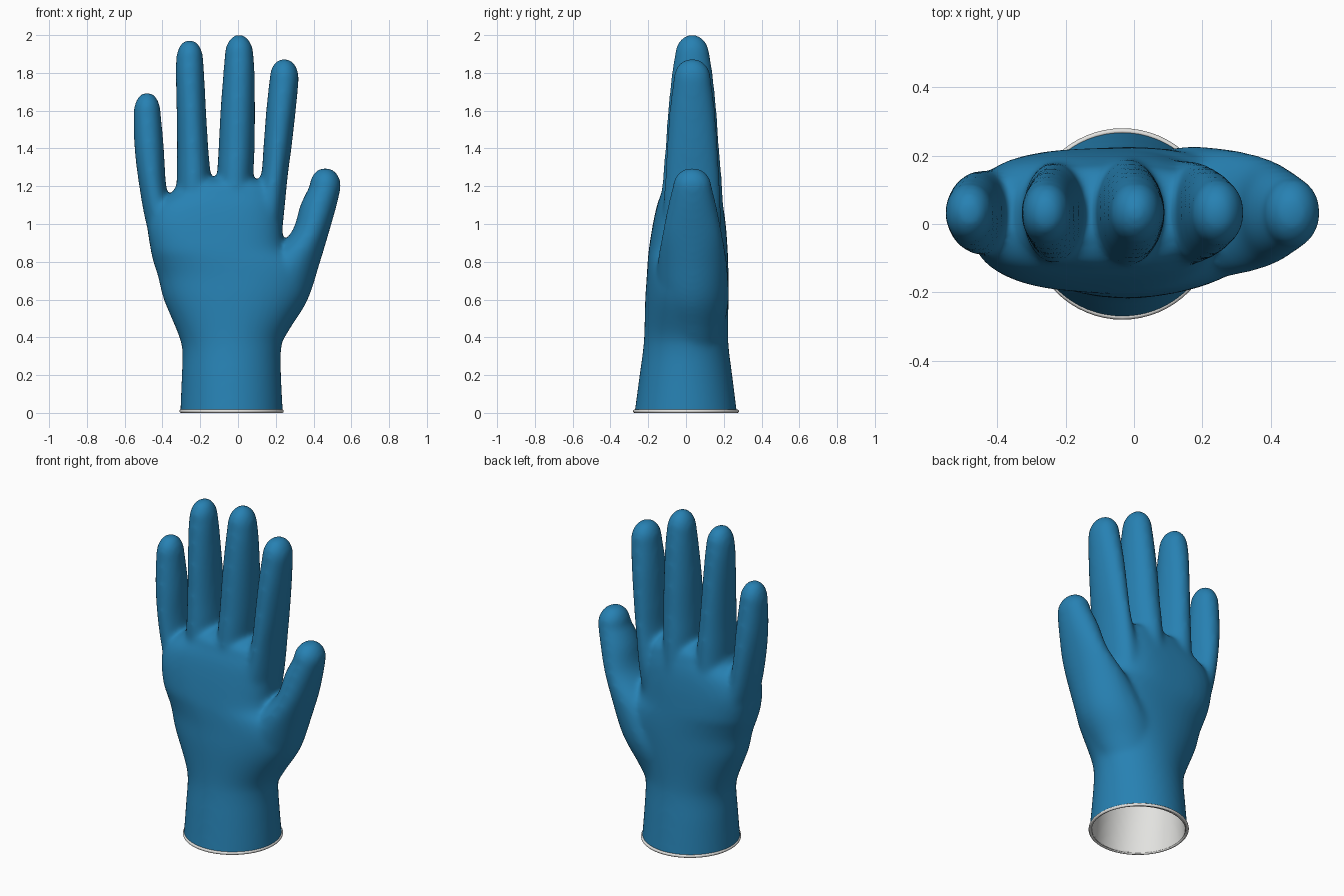
import bpy, bmesh, math

if "Cube" in bpy.data.objects:
    bpy.data.objects.remove(bpy.data.objects["Cube"])


def material(name, rgb):
    m = bpy.data.materials.new(name)
    m.diffuse_color = (*rgb, 1)
    m.use_nodes = True
    m.node_tree.nodes["Principled BSDF"].inputs["Base Color"].default_value = m.diffuse_color
    return m


BLUE = material("glove blue", (0.02, 0.22, 0.45))
WHITE = material("lining white", (0.76, 0.76, 0.74))
SIDES = 48


def smooth_rows(rows, steps=5):
    """Catmull-Rom interpolation of section rows."""
    out = []
    for i in range(len(rows) - 1):
        a, b, c, d = (rows[max(i - 1, 0)], rows[i], rows[i + 1],
                      rows[min(i + 2, len(rows) - 1)])
        for s in range(steps):
            t = s / steps
            out.append([0.5 * (2 * q + (r - p) * t + (2 * p - 5 * q + 4 * r - w) * t * t
                               + (3 * q - p - 3 * r + w) * t ** 3)
                        for p, q, r, w in zip(a, b, c, d)])
    out.append(list(rows[-1]))
    return out


def loft(bm, rows, tip, grow=0.003):
    """Stack superellipses (z, x0, x1, y0, y1, power) and close with a dome up to tip."""
    rows = smooth_rows(rows)
    z, x0, x1, y0, y1, n = rows[-1]
    cx, cy = (x0 + x1) / 2, (y0 + y1) / 2
    for k in range(1, 8):
        a = math.pi / 2 * k / 8
        c = math.cos(a)
        rows.append([z + (tip - z) * math.sin(a), cx + (x0 - cx) * c, cx + (x1 - cx) * c,
                     cy + (y0 - cy) * c, cy + (y1 - cy) * c, n])
    rings = []
    for z, x0, x1, y0, y1, n in rows:
        ring = []
        for i in range(SIDES):
            c, s = math.cos(2 * math.pi * i / SIDES), math.sin(2 * math.pi * i / SIDES)
            k = (abs(c) ** n + abs(s) ** n) ** (-1 / n)
            ring.append(bm.verts.new(((x0 + x1) / 2 + ((x1 - x0) / 2 + grow) * c * k,
                                      (y0 + y1) / 2 + ((y1 - y0) / 2 + grow) * s * k, z)))
        rings.append(ring)
    for r, s in zip(rings, rings[1:]):
        for i in range(SIDES):
            j = (i + 1) % SIDES
            bm.faces.new((r[i], r[j], s[j], s[i]))
    bm.faces.new(rings[0][::-1])
    bm.faces.new(rings[-1])


bm = bmesh.new()

# Cuff and palm
loft(bm, [(-0.1, -.308, .238, -.285, .28, 2), (0, -.303, .235, -.27, .267, 2),
          (0.2, -.295, .225, -.243, .242, 2), (0.33, -.292, .225, -.225, .225, 2),
          (0.42, -.315, .25, -.218, .22, 2), (0.6, -.39, .355, -.213, .222, 2.1),
          (0.72, -.42, .385, -.205, .222, 2.2), (0.8, -.445, .34, -.2, .22, 2.4),
          (0.87, -.46, .25, -.193, .217, 2.7), (1.0, -.475, .23, -.172, .207, 2.9),
          (1.1, -.435, .225, -.15, .192, 2.9), (1.17, -.34, .21, -.125, .172, 2.7)], 1.25)

# Fingers and thumb: (z, left, right, half depth)
digits = [
    (1.298, [(.35, -.15, .215, .15), (.45, -.12, .275, .165), (.6, -.05, .367, .19),
             (.8, .13, .432, .18), (.95, .282, .477, .155), (1.1, .333, .52, .125),
             (1.2, .382, .543, .1)]),
    (1.877, [(.75, .02, .2, .12), (1.0, .07, .235, .15), (1.25, .124, .26, .142),
             (1.4, .137, .28, .133), (1.6, .152, .303, .118), (1.77, .17, .32, .096)]),
    (2.004, [(.8, -.1, .06, .14), (1.0, -.11, .065, .165), (1.25, -.108, .078, .153),
             (1.4, -.1, .085, .14), (1.6, -.09, .087, .126), (1.8, -.075, .085, .105),
             (1.89, -.068, .08, .09)]),
    (1.977, [(.8, -.3, -.15, .13), (1.0, -.32, -.14, .15), (1.25, -.322, -.148, .144),
             (1.4, -.32, -.16, .133), (1.6, -.322, -.172, .12), (1.8, -.327, -.182, .1),
             (1.87, -.325, -.187, .088)]),
    (1.698, [(.6, -.33, -.2, .09), (.8, -.42, -.28, .11), (1.0, -.483, -.34, .123),
             (1.2, -.52, -.382, .122), (1.4, -.545, -.395, .11), (1.59, -.55, -.412, .086)]),
]
for tip, rows in digits:
    loft(bm, [(z, a, b, .033 - h, .033 + h, 2) for z, a, b, h in rows], tip)

mesh = bpy.data.meshes.new("glove")
bm.to_mesh(mesh)
bm.free()
glove = bpy.data.objects.new("glove", mesh)
bpy.context.collection.objects.link(glove)
bpy.context.view_layer.objects.active = glove
glove.select_set(True)

# Fuse the parts into one skin and soften the joins
rm = glove.modifiers.new("fuse", 'REMESH')
rm.mode = 'VOXEL'
rm.voxel_size = 0.0125
sm = glove.modifiers.new("soften", 'SMOOTH')
sm.factor = 0.5
sm.iterations = 22
for name in ("fuse", "soften"):
    bpy.ops.object.modifier_apply(modifier=name)

# Open the cuff at the bottom
bm = bmesh.new()
bm.from_mesh(glove.data)
bmesh.ops.bisect_plane(bm, geom=bm.verts[:] + bm.edges[:] + bm.faces[:],
                       plane_co=(0, 0, 0.006), plane_no=(0, 0, 1), clear_inner=True)
for f in bm.faces:
    f.smooth = True
    f.material_index = 0
bm.to_mesh(glove.data)
bm.free()
glove.data.materials.clear()
glove.data.materials.append(BLUE)
glove.data.materials.append(WHITE)

# White lining inside
so = glove.modifiers.new("lining", 'SOLIDIFY')
so.thickness = 0.012
so.offset = -1
so.material_offset = 1
so.material_offset_rim = 1

# Rolled white rim at the cuff opening
bpy.ops.mesh.primitive_torus_add(major_radius=1, minor_radius=0.03, major_segments=64,
                                 minor_segments=12, location=(-0.034, 0, 0.009))
rim = bpy.context.object
rim.name = "cuff_rim"
rim.scale = (0.268, 0.272, 0.3)
rim.data.materials.append(WHITE)
bpy.ops.object.shade_smooth()
